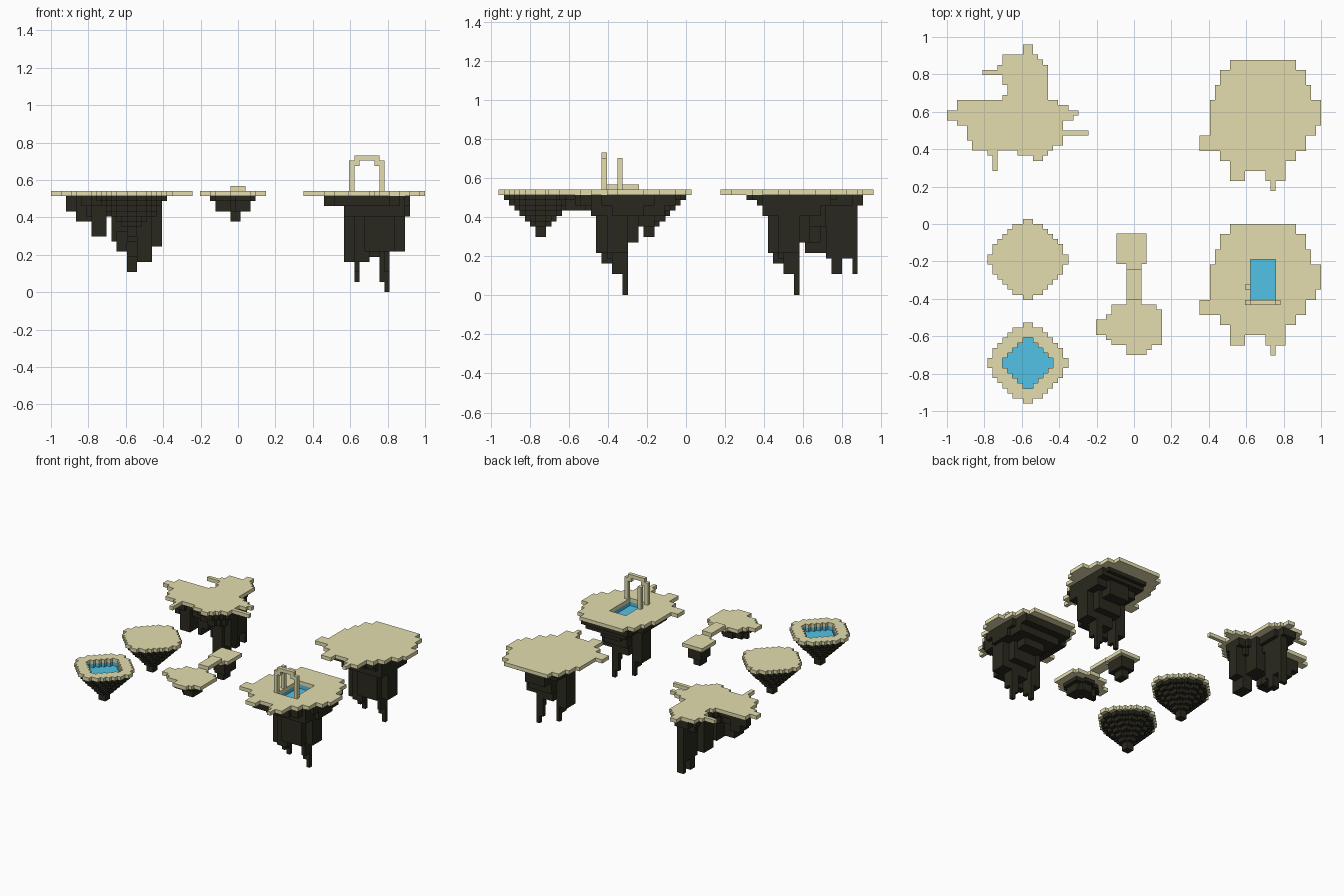
import bpy, bmesh

if "Cube" in bpy.data.objects:
    bpy.data.objects.remove(bpy.data.objects["Cube"])

U = 2 / 74          # voxel size
TOP = 20            # voxel height of the ground surface


def material(name, rgb):
    m = bpy.data.materials.new(name)
    m.diffuse_color = (*rgb, 1)
    m.use_nodes = True
    m.node_tree.nodes["Principled BSDF"].inputs["Base Color"].default_value = m.diffuse_color
    return m


SAND = material("sand", (0.78, 0.73, 0.43))
ROCK = material("dark rock", (0.023, 0.022, 0.013))
WATER = material("water blue", (0.083, 0.54, 0.79))


def area(rects):
    """Cells covered by rectangles (row0, row1, col0, col1); rows run front-wards."""
    return {(i, j) for j0, j1, i0, i1 in rects
            for i in range(i0, i1) for j in range(j0, j1)}


def inset_depth(cells):
    """Steps from each cell to the outside of the outline."""
    depth, rest, d = {}, set(cells), 0
    while rest:
        d += 1
        edge = {(i, j) for i, j in rest
                if not {(i + 1, j), (i - 1, j), (i, j + 1), (i, j - 1)} <= rest}
        for c in edge:
            depth[c] = d
        rest -= edge
    return depth


def voxels(name, cols, ox, oy, mats):
    """Solid from columns {cell: (bottom, top)}; lowered tops use the second material."""
    bm = bmesh.new()
    cache = {}
    high = max(t for b, t in cols.values())

    def quad(pts, mat=0):
        vs = []
        for p in pts:
            if p not in cache:
                cache[p] = bm.verts.new((ox + p[0] * U, oy - p[1] * U, p[2] * U))
            vs.append(cache[p])
        bm.faces.new(vs).material_index = mat

    for (i, j), (b, t) in cols.items():
        a, c, e, f = (i, j + 1), (i + 1, j + 1), (i + 1, j), (i, j)
        quad([(*p, t) for p in (a, c, e, f)], int(t < high))
        quad([(*p, b) for p in (f, e, c, a)])
        for p, q, n in ((a, c, (i, j + 1)), (c, e, (i + 1, j)),
                        (e, f, (i, j - 1)), (f, a, (i - 1, j))):
            if n in cols:
                nb, nt = cols[n]
                spans = [(b, min(t, nb), 0), (max(b, nt), t, 1)]
            else:
                spans = [(b, t, 0)]
            for lo, hi, mat in spans:
                if hi > lo:
                    quad([(*p, lo), (*q, lo), (*q, hi), (*p, hi)], mat)
    me = bpy.data.meshes.new(name)
    bm.to_mesh(me)
    bm.free()
    for m in mats:
        me.materials.append(m)
    bpy.context.collection.objects.link(bpy.data.objects.new(name, me))


def box(name, i0, i1, j0, j1, z0, z1, ox=0, oy=0):
    voxels(name, {c: (z0, z1) for c in area([(j0, j1, i0, i1)])}, ox, oy, [SAND])


def island(name, cells, ox, oy, steps, columns=(), pool=()):
    """Sand slab, rock stepped by inset (steps: inset -> bottom), hanging columns, pool."""
    voxels(name + "_ground", {c: (TOP - 1, TOP) for c in cells if c not in pool},
           ox, oy, [SAND])
    depth = inset_depth(cells)
    bottom = {}
    for c in cells:
        for d, z in steps.items():
            if depth[c] >= d:
                bottom[c] = min(z, bottom.get(c, 99))
    for j0, j1, i0, i1, z in columns:
        for c in area([(j0, j1, i0, i1)]) & cells:
            bottom[c] = min(z, bottom.get(c, 99))
    for c in pool:
        bottom[c] = min(bottom.get(c, 99), TOP - 3)
    voxels(name + "_rock",
           {c: (z, TOP - 2 if c in pool else TOP - 1) for c, z in bottom.items()},
           ox, oy, [ROCK, WATER])


# Two large islands on the right, one with a pool
large = area([(0, 2, 19, 32), (2, 5, 17, 34), (5, 8, 16, 35), (8, 13, 15, 37),
              (13, 15, 15, 36), (15, 18, 13, 34), (18, 20, 17, 32), (20, 22, 19, 30),
              (22, 24, 19, 22), (22, 24, 26, 30), (24, 26, 27, 28)])
roots = [(6, 9, 24, 30, 13), (9, 11, 24, 31, 10), (11, 15, 21, 33, 10),
         (11, 15, 30, 33, 8), (15, 17, 25, 31, 8), (11, 15, 21, 24, 6),
         (14, 16, 23, 26, 6), (12, 14, 23, 24, 4), (11, 12, 23, 24, 2),
         (11, 15, 25, 28, 7), (11, 12, 28, 29, 2), (11, 12, 29, 30, 0),
         (12, 14, 29, 30, 4)]
crown = [(4, 21, 20, 32, 18), (5, 19, 20, 33, 17), (7, 18, 21, 33, 15)]
wide_crown = [(2, 21, 19, 33, 17), (6, 16, 17, 34, 17), (4, 18, 21, 33, 15),
              (8, 14, 33, 34, 15)]
island("back_right_island", large, 0, 0.878, {}, crown + roots)
island("pool_island", large, 0, 0, {}, wide_crown + roots, area([(7, 16, 23, 28)]))

# Arch and broken pillar at the pool
box("arch_left_leg", 22, 23, 15, 16, 20, 26)
box("arch_right_leg", 28, 29, 15, 16, 20, 26)
box("arch_left_corner", 23, 24, 15, 16, 25, 26)
box("arch_right_corner", 27, 28, 15, 16, 25, 26)
box("arch_top", 23, 28, 15, 16, 26, 27)
box("pillar", 22, 23, 12, 13, 20, 26)

# Jagged island at the back left
jagged = area([(0, 2, -22, -20), (2, 3, -26, -19), (3, 4, -26, -18), (4, 5, -27, -17),
               (5, 6, -30, -17), (6, 8, -26, -17), (8, 10, -25, -17), (10, 11, -26, -17),
               (11, 12, -35, -15), (12, 13, -35, -13), (13, 14, -37, -11),
               (14, 15, -37, -12), (15, 16, -35, -14), (16, 17, -33, -14),
               (17, 18, -33, -9), (18, 19, -33, -14), (19, 20, -32, -14),
               (20, 21, -32, -16), (21, 22, -29, -27), (21, 22, -23, -17),
               (22, 23, -20, -18), (22, 25, -28, -27)])
island("jagged_island", jagged, 0, 0.9595, {3: 17, 4: 15},
       [(3, 4, -22, -20, 4), (6, 8, -22, -20, 4), (4, 6, -22, -20, 7),
        (8, 9, -22, -20, 7), (14, 18, -20, -17, 6), (2, 4, -24, -20, 17),
        (9, 13, -24, -22, 8), (14, 17, -17, -15, 9), (13, 17, -25, -24, 10),
        (15, 19, -29, -26, 11), (13, 17, -32, -29, 14), (13, 15, -34, -32, 16),
        (10, 15, -22, -18, 10), (13, 17, -25, -22, 12)])

# Two round islands with stepped cone undersides, the front one holding a pool
def rounded(half):
    n = len(half)
    return area([(8 - n + j, 9 - n + j, -21 - h, -21 + h)
                 for j, h in enumerate(half + half[::-1])])


round_cells = rounded([1, 3, 4, 5, 6, 7, 7, 8])
cone = {d: TOP - d for d in range(2, 8)}
cone[8] = TOP - 9
island("round_island", round_cells, 0, 0.027, cone)
island("round_pool_island", round_cells, 0, -0.527, cone, pool=rounded([1, 2, 3, 4, 5]))

# Small middle pair joined by a raised bridge
MX, MY = U / 2, -0.052
island("small_block", area([(0, 6, -4, 2), (6, 7, -2, 1)]), MX, MY, {2: 16, 3: 14})
island("small_landing",
       area([(13, 14, -2, 1), (14, 15, -5, 4), (15, 16, -5, 5), (16, 17, -6, 5),
             (17, 20, -8, 5), (20, 21, -6, 5), (21, 22, -5, 5), (22, 23, -2, 3),
             (23, 24, -2, 2)]), MX, MY, {3: 18, 4: 16})
box("bridge", -2, 1, 7, 13, 20, 21, MX, MY)
